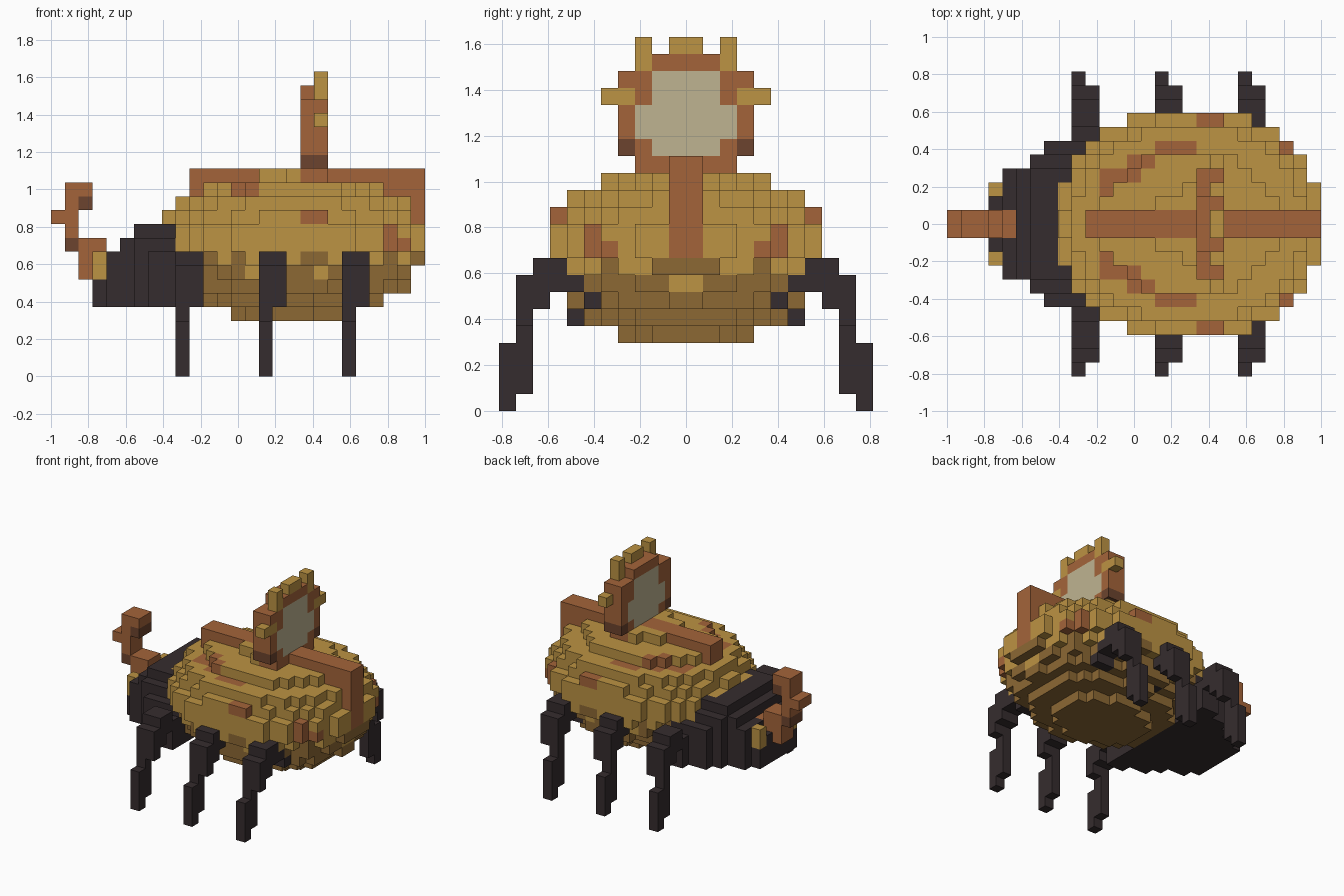
import bpy
import bmesh
import math

cube = bpy.data.objects.get("Cube")
if cube:
    bpy.data.objects.remove(cube, do_unlink=True)

UNIT = 2 / 27  # edge of one block


def make_material(name, rgb):
    linear = [((c / 255 + 0.055) / 1.055) ** 2.4 for c in rgb] + [1]
    mat = bpy.data.materials.new(name)
    mat.use_nodes = True
    mat.diffuse_color = linear
    mat.node_tree.nodes["Principled BSDF"].inputs["Base Color"].default_value = linear
    return mat


COLOURS = {
    "gold": make_material("gold", (188, 147, 67)),
    "dark_gold": make_material("dark_gold", (140, 104, 52)),
    "brown": make_material("copper_brown", (164, 100, 58)),
    "dark_brown": make_material("dark_brown", (108, 68, 46)),
    "black": make_material("charcoal", (53, 44, 46)),
    "pale": make_material("pale_glass", (191, 180, 145)),
}

blocks = {}  # block position -> (part, colour); later parts replace earlier ones


def fill(part, colour, xs, ys, zs):
    """Fill a box of blocks and its mirror image across y = 0."""
    for i in range(*xs):
        for j in range(*ys):
            for k in range(*zs):
                blocks[i, j, k] = blocks[i, -1 - j, k] = (part, colour)


# Head: wedge that widens and rises towards the body
head_widths = [3, 4, 4, 5, 6, 6, 7, 7]
head_tops = [7, 9, 10, 11, 11, 11, 11, 11]
for i, (width, top) in enumerate(zip(head_widths, head_tops), 3):
    for j in range(width):
        fill("head", "black", (i, i + 1), (j, j + 1), (5, min(top, 14 - j)))
fill("head", "black", (3, 4), (0, 2), (7, 8))
fill("eyes", "gold", (3, 4), (2, 3), (7, 9))

# Rust patches on the shell: x, y and z ranges
PATCHES = [
    ((15, 18), (5, 6), (12, 13)),
    ((13, 15), (4, 5), (12, 14)),
    ((11, 14), (3, 4), (12, 14)),
    ((11, 12), (2, 3), (12, 14)),
    ((18, 20), (6, 8), (11, 12)),
    ((23, 25), (5, 6), (10, 11)),
    ((24, 26), (4, 6), (9, 10)),
]


def shell_colour(i, j, k):
    cell = (i, j, k)
    if any(all(a <= c < b for c, (a, b) in zip(cell, box)) for box in PATCHES):
        return "brown"
    if k > 8:
        return "gold"
    # gold drips over the underside
    if k == 8:
        dark = i in (11, 13, 18, 19) or j == 4 or (i > 24 and j < 2)
        return "dark_gold" if dark else "gold"
    if k == 7 and ((i in (14, 19) and j > 5) or (i > 24 and j < 1)):
        return "gold"
    return "dark_gold"


# Body: rounded shell, one scaled ellipse per layer
layers = [.46, .69, .83, .9, .965, 1, 1, .93, .845, .655, .31]
for k, scale in enumerate(layers, 4):
    for i in range(8, 27):
        for j in range(8):
            if math.hypot((i - 17) / 9.8, (j + .5) / 8.3) <= scale:
                fill("body", shell_colour(i, j, k), (i, i + 1), (j, j + 1), (k, k + 1))

# Band along the back
fill("back_band", "brown", (10, 27), (0, 1), (9, 15))

# Three pairs of stepped legs
for name, i in (("head_side_legs", 9), ("middle_legs", 15), ("far_side_legs", 21)):
    wide, thin = (i, i + 2), (i, i + 1)
    fill(name, "black", wide, (5, 6), (6, 7))
    fill(name, "black", wide, (6, 9), (7, 8))
    fill(name, "black", wide, (7, 9), (8, 9))
    fill(name, "black", wide, (8, 9), (6, 8))
    fill(name, "black", wide, (9, 10), (5, 8))
    fill(name, "black", thin, (9, 10), (1, 5))
    fill(name, "black", thin, (10, 11), (0, 4))

# Round mirror standing on the back: frame, glass, crown and side knobs
both = (18, 20)
fill("mirror_frame", "brown", both, (0, 3), (14, 16))
fill("mirror_frame", "brown", both, (0, 4), (16, 20))
fill("mirror_frame", "brown", both, (0, 2), (20, 21))
fill("mirror_frame", "dark_brown", both, (3, 4), (15, 16))
fill("mirror_glass", "pale", both, (0, 2), (15, 20))
fill("mirror_glass", "pale", both, (2, 3), (16, 18))
fill("mirror_crown", "gold", (19, 20), (2, 3), (20, 22))
fill("mirror_crown", "gold", (19, 20), (0, 1), (21, 22))
fill("mirror_knobs", "gold", (19, 20), (3, 5), (18, 19))

# Curled tail-like horn at the head: colour, x range, z range
for colour, xs, zs in (
    ("brown", (2, 5), (8, 9)),
    ("brown", (2, 3), (7, 8)),
    ("brown", (2, 4), (9, 10)),
    ("dark_brown", (1, 2), (9, 10)),
    ("brown", (1, 2), (10, 14)),
    ("brown", (0, 1), (11, 12)),
    ("dark_brown", (2, 3), (12, 13)),
    ("brown", (2, 3), (13, 14)),
):
    fill("curled_horn", colour, xs, (0, 1), zs)


def build_part(part):
    """Make one object from the exposed sides of a part's blocks."""
    names = list(COLOURS)
    used = sorted({c for p, c in blocks.values() if p == part}, key=names.index)
    bm = bmesh.new()
    for cell, (owner, colour) in blocks.items():
        if owner != part:
            continue
        for axis in range(3):
            for side in (0, 1):
                near = list(cell)
                near[axis] += 2 * side - 1
                if tuple(near) in blocks:
                    continue
                corners = []
                for u, v in ((0, 0), (1, 0), (1, 1), (0, 1)):
                    p = list(cell)
                    p[axis] += side
                    p[(axis + 1) % 3] += u
                    p[(axis + 2) % 3] += v
                    corners.append(bm.verts.new((p[0] * UNIT - 1, p[1] * UNIT, p[2] * UNIT)))
                face = bm.faces.new(corners if side else corners[::-1])
                face.material_index = used.index(colour)
    bmesh.ops.remove_doubles(bm, verts=bm.verts, dist=UNIT / 100)
    mesh = bpy.data.meshes.new(part)
    bm.to_mesh(mesh)
    bm.free()
    for colour in used:
        mesh.materials.append(COLOURS[colour])
    bpy.context.collection.objects.link(bpy.data.objects.new(part, mesh))


for part in sorted({p for p, c in blocks.values()}):
    build_part(part)
